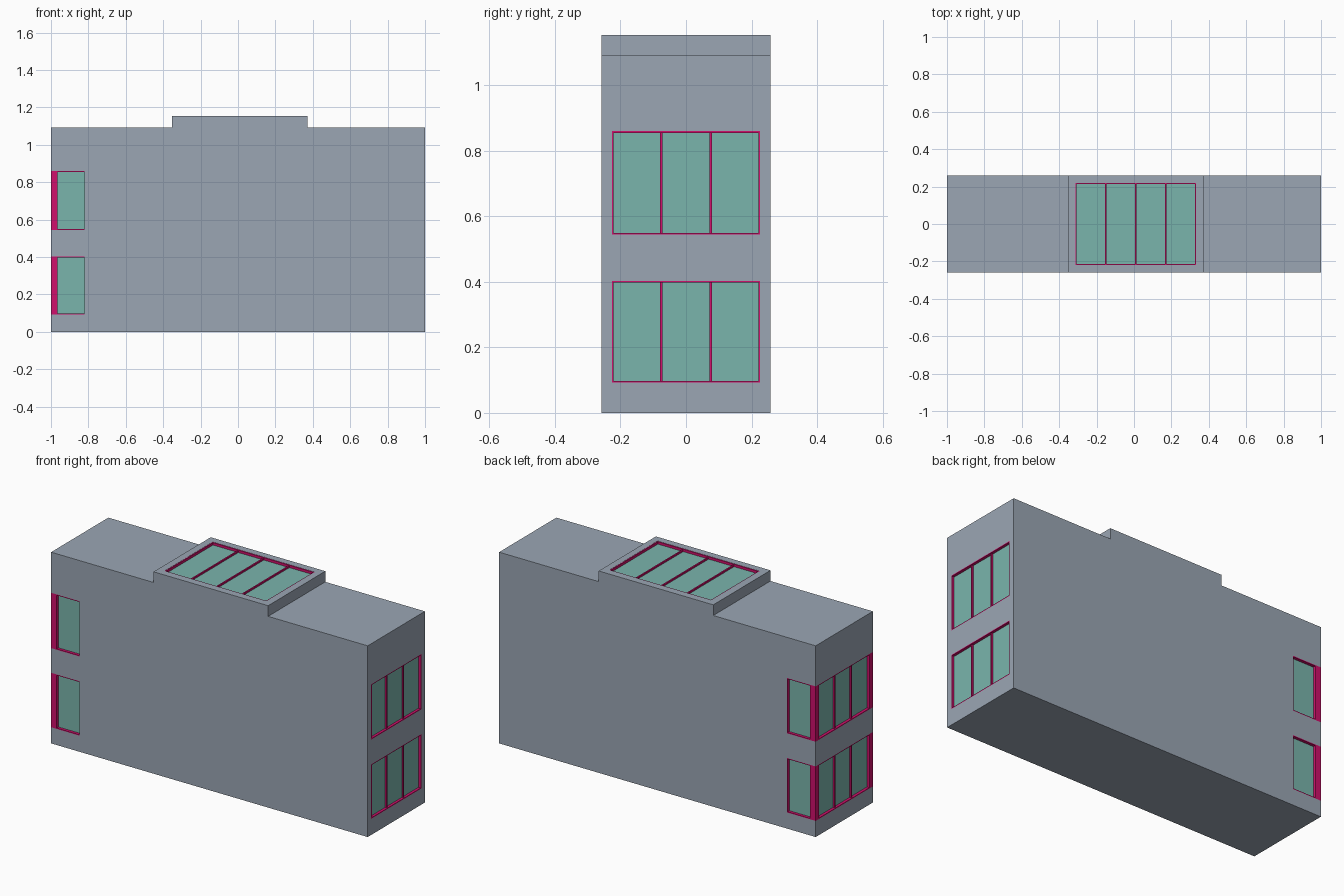
import bpy
import bmesh

if "Cube" in bpy.data.objects:
    bpy.data.objects.remove(bpy.data.objects["Cube"])


def material(name, rgb):
    """Flat colour from sRGB 0-255 values."""
    lin = [((c / 255 + 0.055) / 1.055) ** 2.4 for c in rgb]
    mat = bpy.data.materials.new(name)
    mat.use_nodes = True
    mat.diffuse_color = (*lin, 1)
    bsdf = mat.node_tree.nodes["Principled BSDF"]
    bsdf.inputs["Base Color"].default_value = (*lin, 1)
    bsdf.inputs["Roughness"].default_value = 0.8
    return mat


WALL = material("grey wall", (155, 166, 180))
GLASS = material("green glass", (122, 181, 172))
FRAME = material("magenta frame", (208, 16, 108))


def finish(name, bm, mat):
    bmesh.ops.recalc_face_normals(bm, faces=bm.faces)
    mesh = bpy.data.meshes.new(name)
    bm.to_mesh(mesh)
    bm.free()
    mesh.materials.append(mat)
    obj = bpy.data.objects.new(name, mesh)
    bpy.context.scene.collection.objects.link(obj)
    return obj


def box(name, mat, xs, ys, zs):
    """Box between pairs of limits along each axis."""
    bm = bmesh.new()
    bmesh.ops.create_cube(bm, size=1)
    for v in bm.verts:
        for axis, (lo, hi) in enumerate((xs, ys, zs)):
            v.co[axis] = lo if v.co[axis] < 0 else hi
    return finish(name, bm, mat)


HALF_Y = 0.258      # half depth of the building
ROOF, TOP = 1.092, 1.153
BOX_L, BOX_R = -0.353, 0.371
WIN_Y = 0.226       # half width of the end windows
LEVELS = {"lower": (0.092, 0.403), "upper": (0.544, 0.86)}
DEEP = 0.016        # glass recess
TRIM = 0.005        # frame thickness
BAR = 0.004         # half width of a glazing bar
BAY = -0.82         # inner end of the wraparound windows

# Building body: stepped front silhouette pushed through the depth
bm = bmesh.new()
outline = [(-1, 0), (1, 0), (1, ROOF), (BOX_R, ROOF), (BOX_R, TOP),
           (BOX_L, TOP), (BOX_L, ROOF), (-1, ROOF)]
face = bm.faces.new([bm.verts.new((x, -HALF_Y, z)) for x, z in outline])
new = bmesh.ops.extrude_face_region(bm, geom=[face])["geom"]
bmesh.ops.translate(bm, vec=(0, 2 * HALF_Y, 0),
                    verts=[g for g in new if isinstance(g, bmesh.types.BMVert)])
body = finish("building_body", bm, WALL)


def cut(xs, ys, zs):
    """Cut a box-shaped opening out of the body."""
    cutter = box("cutter", WALL, xs, ys, zs)
    cutter.hide_render = True
    mod = body.modifiers.new("opening", "BOOLEAN")
    mod.operation, mod.solver, mod.object = "DIFFERENCE", "EXACT", cutter
    bpy.context.view_layer.objects.active = body
    bpy.ops.object.modifier_apply(modifier=mod.name)
    bpy.data.objects.remove(cutter)


for level, (z0, z1) in LEVELS.items():
    # Left end window: recessed glass, four-sided frame
    depth = (1 - DEEP, 1)
    cut((1 - DEEP, 1.1), (-WIN_Y, WIN_Y), (z0, z1))
    box(level + "_left_glass", GLASS, (1 - DEEP - TRIM, 1 - DEEP + 0.001),
        (-WIN_Y, WIN_Y), (z0, z1))
    for part, zs in (("sill", (z0, z0 + TRIM)), ("head", (z1 - TRIM, z1))):
        box(f"{level}_left_{part}", FRAME, depth, (-WIN_Y, WIN_Y), zs)
    for s, side in ((-1, "front"), (1, "back")):
        ys = sorted((s * (WIN_Y - TRIM), s * WIN_Y))
        box(f"{level}_left_{side}_jamb", FRAME, depth, ys, (z0, z1))

    # Right end window: glass core wrapping round three sides
    cut((-1.1, BAY), (-0.4, 0.4), (z0, z1))
    box(level + "_right_glass", GLASS, (-1 + DEEP, BAY),
        (-HALF_Y + DEEP, HALF_Y - DEEP), (z0, z1))
    for part, zs in (("sill", (z0, z0 + TRIM)), ("head", (z1 - TRIM, z1))):
        box(f"{level}_right_{part}", FRAME, (-1, BAY), (-HALF_Y, HALF_Y), zs)
    for s, side in ((-1, "front"), (1, "back")):
        box(f"{level}_{side}_corner_post", FRAME, (-1, -0.965),
            sorted((s * WIN_Y, s * HALF_Y)), (z0, z1))
        box(f"{level}_{side}_bay_jamb", FRAME, (BAY - 0.002, BAY),
            sorted((s * (HALF_Y - DEEP), s * HALF_Y)), (z0, z1))

    # Glazing bars on both ends
    for s, side in ((-1, "right"), (1, "left")):
        for i, y in enumerate((-WIN_Y / 3, WIN_Y / 3)):
            box(f"{level}_{side}_bar_{i + 1}", FRAME,
                sorted((s * (1 - DEEP), s * (1 - 0.006))),
                (y - BAR, y + BAR), (z0, z1))

# Skylight sunk into the raised roof box
SKY_L, SKY_R, SKY_Y = -0.312, 0.332, 0.218
sunk = (TOP - DEEP, TOP - 0.001)
cut((SKY_L, SKY_R), (-SKY_Y, SKY_Y), (TOP - DEEP, TOP + 0.1))
box("skylight_glass", GLASS, (SKY_L, SKY_R), (-SKY_Y, SKY_Y),
    (TOP - DEEP - TRIM, TOP - DEEP + 0.001))
for s, side in ((-1, "front"), (1, "back")):
    box(f"skylight_{side}_frame", FRAME, (SKY_L, SKY_R),
        sorted((s * (SKY_Y - TRIM), s * SKY_Y)), sunk)
box("skylight_right_frame", FRAME, (SKY_L, SKY_L + TRIM), (-SKY_Y, SKY_Y), sunk)
box("skylight_left_frame", FRAME, (SKY_R - TRIM, SKY_R), (-SKY_Y, SKY_Y), sunk)
for i in range(1, 4):
    x = SKY_L + (SKY_R - SKY_L) * i / 4
    box(f"skylight_bar_{i}", FRAME, (x - BAR, x + BAR), (-SKY_Y, SKY_Y),
        (TOP - DEEP, TOP - 0.006))
